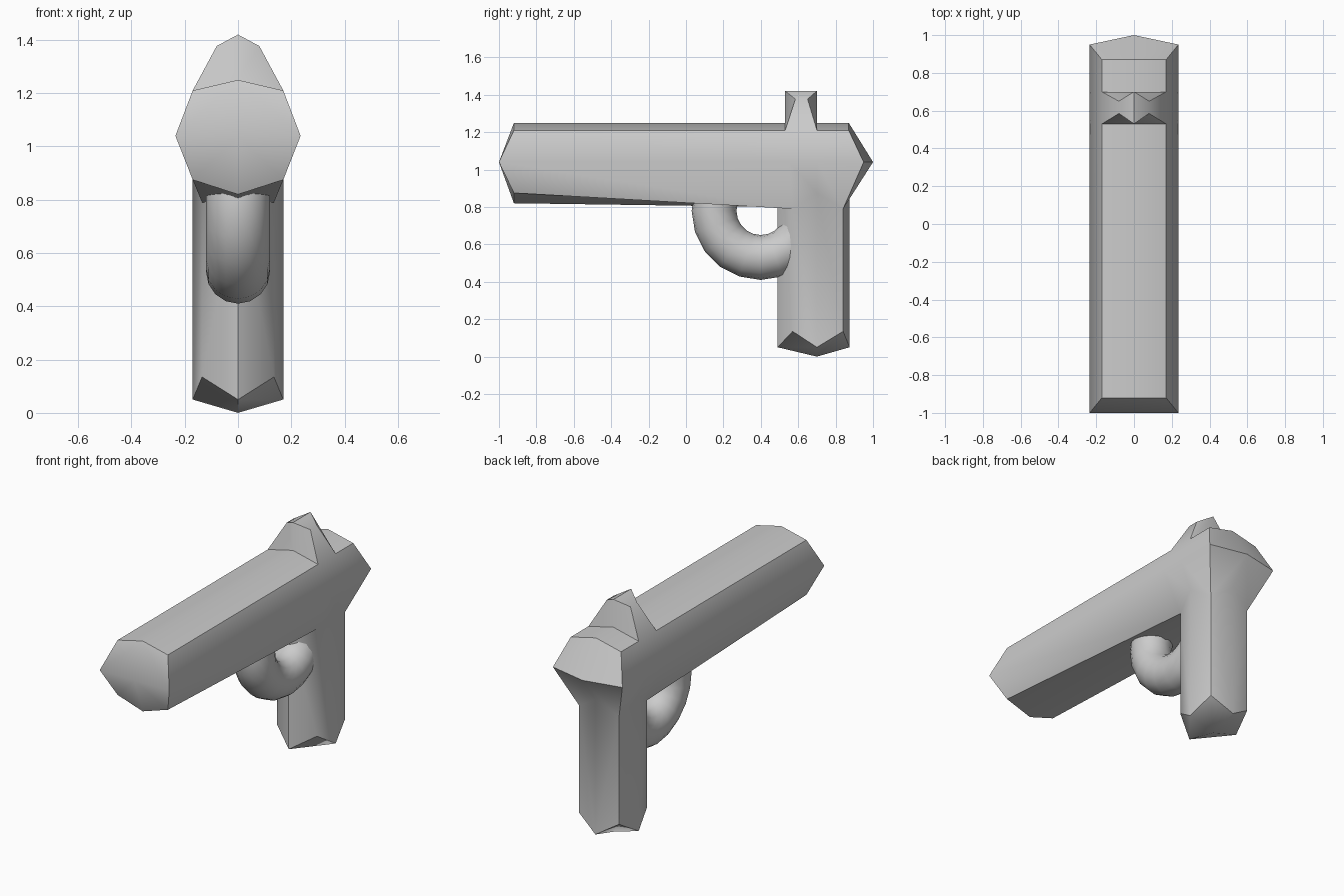
import bpy, bmesh, math

if "Cube" in bpy.data.objects:
    bpy.data.objects.remove(bpy.data.objects["Cube"])

def finish(obj, angle):
    bpy.ops.object.select_all(action='DESELECT')
    obj.select_set(True)
    bpy.context.view_layer.objects.active = obj
    bpy.ops.object.shade_smooth_by_angle(angle=math.radians(angle))

def strip(a, b):
    """Quads between two point rows of equal length."""
    return [(a[i], a[i + 1], b[i + 1], b[i]) for i in range(len(a) - 1)]

# Half cross-sections of the barrel, from top centre round to the underside
muzzle = [(0, -.92, 1.25), (.17, -.92, 1.21), (.235, -1, 1.04), (.17, -.92, .875), (0, -.92, .82)]
mid = [(0, .53, 1.25), (.17, .53, 1.21), (.235, .55, 1.04), (.135, .57, .79), (0, .49, .80)]
rear = [(0, .70, 1.25), (.17, .70, 1.21), (.235, .70, 1.04), (.17, .70, .875)]
back = [(0, .87, 1.25), (.17, .87, 1.21), (.235, .95, 1.04), (.135, .84, .79)]
muzzle_c, back_c, back_low = (0, -1, 1.04), (0, 1, 1.04), (0, .875, .875)

faces = strip(muzzle, mid) + strip(mid[1:4], rear[1:]) + strip(rear, back)
faces += [(*muzzle[:3], muzzle_c), (muzzle_c, *muzzle[2:])]
faces += [(*back[:3], back_c), (back_c, back[2], back[3], back_low)]

# Grip: half ring extruded down to a zigzag bottom edge
grip_top = [mid[4], mid[3], rear[3], back[3], back_low]
grip_low = [(x, y, z) for (x, y, _), z in zip(grip_top, (.05, .135, .05, .135, .05))]
base = (0, .70, 0)
faces += strip(grip_top, grip_low)
faces += [(*grip_low[:3], base), (base, *grip_low[2:])]

# Rear sight: tapered block growing from the barrel top
sight_base = [mid[0], mid[1], rear[1], rear[0]]
sight_top = [(0, .53, 1.42), (.08, .585, 1.377), (.08, .65, 1.377), (0, .70, 1.42)]
faces += strip(sight_base, sight_top) + [tuple(sight_top)]

# Both halves, welded on the centre line
bm = bmesh.new()
for side in (1, -1):
    for f in faces:
        bm.faces.new([bm.verts.new((side * x, y, z)) for x, y, z in f])
bmesh.ops.remove_doubles(bm, verts=bm.verts, dist=.001)
bmesh.ops.recalc_face_normals(bm, faces=bm.faces)
mesh = bpy.data.meshes.new("body")
bm.to_mesh(mesh)
bm.free()
body = bpy.data.objects.new("body", mesh)
bpy.context.collection.objects.link(body)
finish(body, 50)

# Trigger guard: ring half sunk into barrel and grip
bpy.ops.mesh.primitive_torus_add(major_radius=.25, minor_radius=.12, major_segments=20,
                                 minor_segments=16, location=(0, .4, .78),
                                 rotation=(0, math.pi / 2, 0))
guard = bpy.context.object
guard.name = "trigger_guard"
finish(guard, 50)
